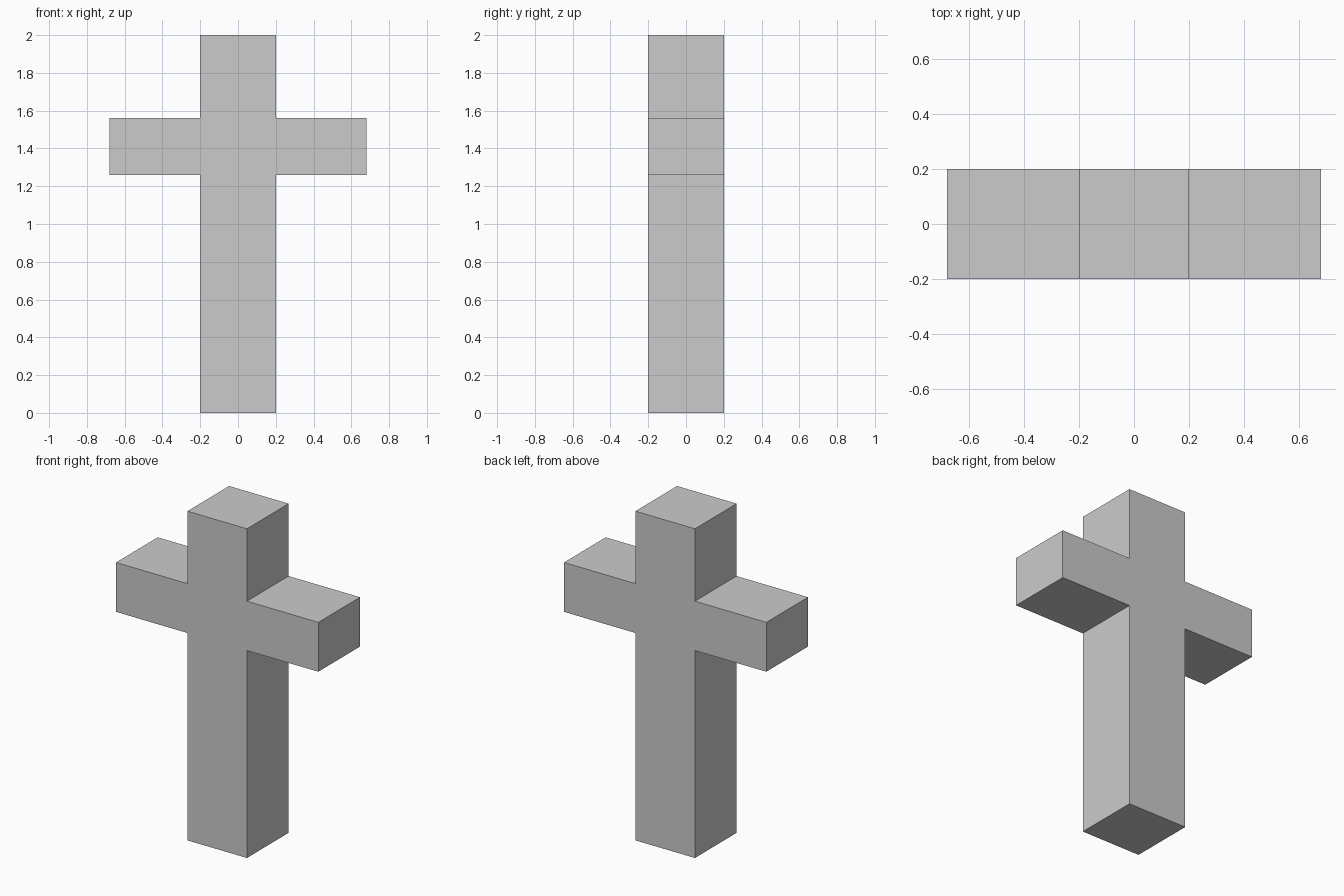
import bpy
import bmesh

if "Cube" in bpy.data.objects:
    bpy.data.objects.remove(bpy.data.objects["Cube"])

POST, ARM, DEPTH = 0.20, 0.68, 0.20      # half widths and half depth
ARM_LOW, ARM_HIGH, TOP = 1.26, 1.56, 2.0

# Right half of the cross outline, mirrored to close the profile
right = [(POST, 0), (POST, ARM_LOW), (ARM, ARM_LOW),
         (ARM, ARM_HIGH), (POST, ARM_HIGH), (POST, TOP)]
outline = right + [(-x, z) for x, z in reversed(right)]

# Front face extruded to the back
bm = bmesh.new()
front = bm.faces.new([bm.verts.new((x, -DEPTH, z)) for x, z in outline])
extruded = bmesh.ops.extrude_face_region(bm, geom=[front], use_keep_orig=True)
back_verts = [v for v in extruded["geom"] if isinstance(v, bmesh.types.BMVert)]
bmesh.ops.translate(bm, verts=back_verts, vec=(0, 2 * DEPTH, 0))
bmesh.ops.recalc_face_normals(bm, faces=bm.faces)

mesh = bpy.data.meshes.new("cross")
bm.to_mesh(mesh)
bm.free()
bpy.context.collection.objects.link(bpy.data.objects.new("cross", mesh))
